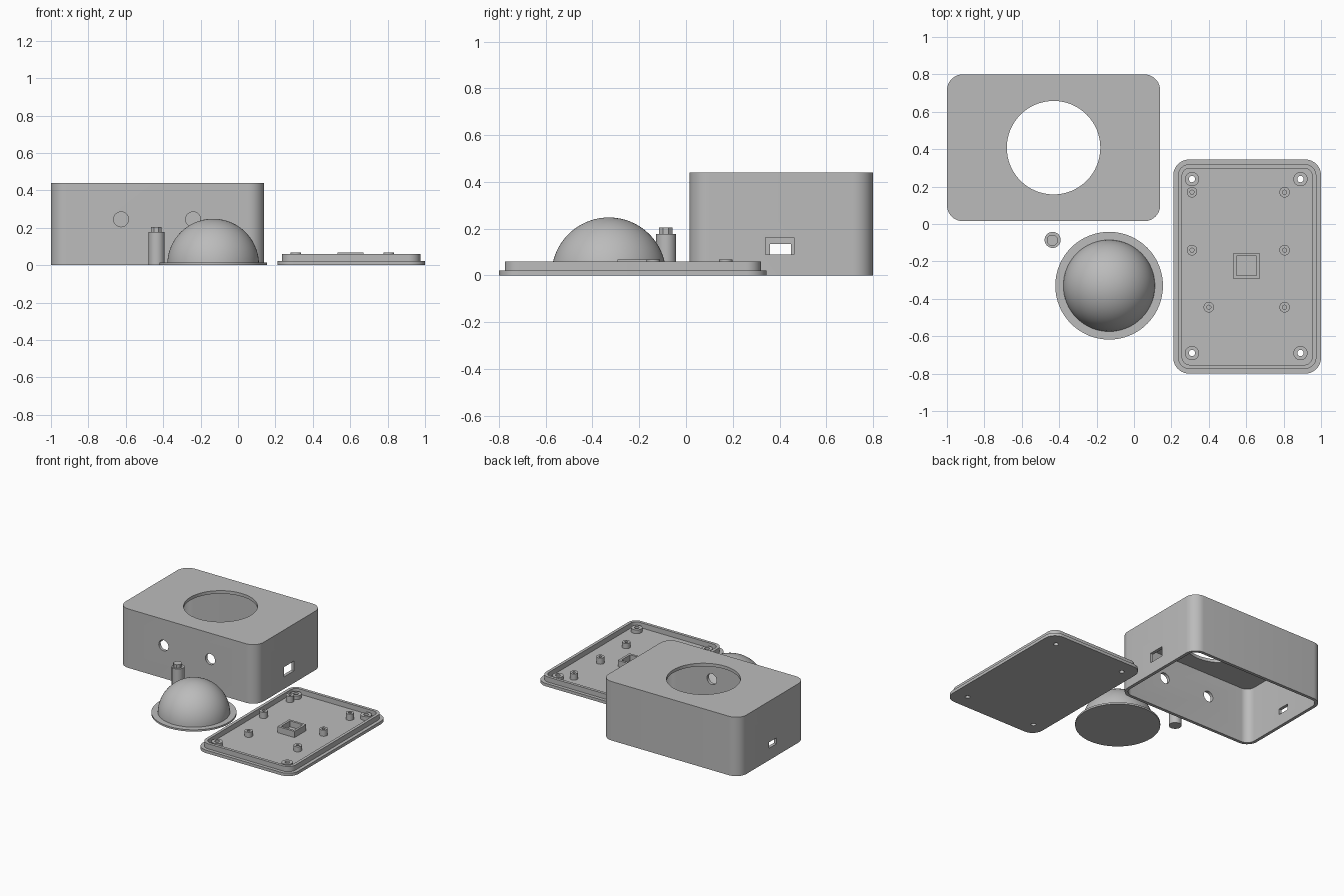
import bpy, bmesh, math

if "Cube" in bpy.data.objects:
    bpy.data.objects.remove(bpy.data.objects["Cube"])

grey = bpy.data.materials.new("plain grey")
grey.diffuse_color = (0.5, 0.5, 0.5, 1)
grey.use_nodes = True
grey.node_tree.nodes["Principled BSDF"].inputs["Base Color"].default_value = grey.diffuse_color


def finish(name, bm):
    bmesh.ops.recalc_face_normals(bm, faces=bm.faces[:])
    mesh = bpy.data.meshes.new(name)
    bm.to_mesh(mesh)
    bm.free()
    mesh.materials.append(grey)
    obj = bpy.data.objects.new(name, mesh)
    bpy.context.collection.objects.link(obj)
    return obj


def prism(name, outline, z0, z1):
    """Extrude a flat outline from z0 to z1."""
    bm = bmesh.new()
    face = bm.faces.new([bm.verts.new((x, y, z0)) for x, y in outline])
    up = bmesh.ops.extrude_face_region(bm, geom=[face])["geom"]
    bmesh.ops.translate(bm, vec=(0, 0, z1 - z0),
                        verts=[v for v in up if isinstance(v, bmesh.types.BMVert)])
    return finish(name, bm)


def rounded(x0, x1, y0, y1, r, n=10):
    pts = []
    corners = ((x1 - r, y1 - r), (x0 + r, y1 - r), (x0 + r, y0 + r), (x1 - r, y0 + r))
    for q, (cx, cy) in enumerate(corners):
        for i in range(n + 1):
            a = math.pi / 2 * (q + i / n)
            pts.append((cx + r * math.cos(a), cy + r * math.sin(a)))
    return pts


def circle(x, y, r, n=32, turn=0):
    return [(x + r * math.cos(turn + 2 * math.pi * i / n),
             y + r * math.sin(turn + 2 * math.pi * i / n)) for i in range(n)]


def rect(x0, x1, y0, y1):
    return [(x0, y0), (x1, y0), (x1, y1), (x0, y1)]


def combine(obj, others, operation):
    """Boolean the other objects into obj and remove them."""
    bpy.context.view_layer.objects.active = obj
    for other in others:
        mod = obj.modifiers.new("boolean", "BOOLEAN")
        mod.object, mod.operation, mod.solver = other, operation, "EXACT"
        bpy.ops.object.modifier_apply(modifier=mod.name)
        bpy.data.objects.remove(other)


def smooth(obj):
    bpy.ops.object.select_all(action="DESELECT")
    obj.select_set(True)
    bpy.context.view_layer.objects.active = obj
    bpy.ops.object.shade_smooth_by_angle(angle=math.radians(30))


# Enclosure: open-bottomed shell with a dome opening in its top
case = prism("case", rounded(-1, 0.14, 0.015, 0.8, 0.085), 0, 0.44)
cuts = [prism("cavity", rounded(-0.977, 0.117, 0.038, 0.777, 0.062), -0.1, 0.417),
        prism("dome_opening", circle(-0.43, 0.408, 0.25, 64), 0.3, 0.6)]
# Round front holes
for x in (-0.625, -0.24):
    hole = prism("front_hole", circle(x, 0.245, 0.04), -0.1, 0.1)
    hole.rotation_euler.x = math.pi / 2
    cuts.append(hole)
# Rectangular side ports
cuts.append(prism("right_port", rect(0.05, 0.3, 0.34, 0.462), 0.09, 0.163))
cuts.append(prism("left_port", rect(-1.1, -0.9, 0.36, 0.45), 0.09, 0.134))
bpy.context.view_layer.update()
combine(case, cuts, "DIFFERENCE")
smooth(case)

# Base plate with raised lip
plate = prism("base_plate", rounded(0.21, 1, -0.8, 0.345, 0.085), 0, 0.022)
lip = prism("lip", rounded(0.235, 0.975, -0.775, 0.32, 0.062), 0.01, 0.06)
combine(lip, [prism("lip_cut", rounded(0.257, 0.953, -0.753, 0.298, 0.042), -0.1, 0.2)],
        "DIFFERENCE")
combine(plate, [lip], "UNION")

# Corner screw bosses and through holes
corners = [(x, y) for x in (0.31, 0.89) for y in (0.24, -0.69)]
combine(plate, [prism("boss", circle(x, y, 0.038), 0.01, 0.05) for x, y in corners], "UNION")
combine(plate, [prism("screw_hole", circle(x, y, 0.017, 20), -0.1, 0.2) for x, y in corners],
        "DIFFERENCE")
smooth(plate)

# Board standoffs
for x, y, top in ((0.31, 0.17, 0.068), (0.805, 0.17, 0.068), (0.31, -0.14, 0.068),
                  (0.805, -0.14, 0.068), (0.4, -0.445, 0.06), (0.805, -0.445, 0.06)):
    post = prism("standoff", circle(x, y, 0.028, 24), 0.02, top)
    combine(post, [prism("bore", circle(x, y, 0.011, 16), 0.024, 0.2)], "DIFFERENCE")
    smooth(post)

# Square sensor frame
frame = prism("sensor_frame", rect(0.532, 0.672, -0.293, -0.155), 0.02, 0.068)
combine(frame, [prism("frame_cut", rect(0.549, 0.655, -0.276, -0.172), 0.024, 0.2)],
        "DIFFERENCE")

# Dome with flange, spun from a profile
bm = bmesh.new()
profile = [(0, 0), (0.288, 0), (0.288, 0.013)]
profile += [(0.245 * math.cos(a), 0.245 * math.sin(a) + 0.003)
            for a in (0.041 + (math.pi / 2 - 0.041) * i / 24 for i in range(25))]
verts = [bm.verts.new((r, 0, z)) for r, z in profile]
edges = [bm.edges.new(pair) for pair in zip(verts, verts[1:])]
bmesh.ops.spin(bm, geom=verts + edges, cent=(0, 0, 0), axis=(0, 0, 1),
               angle=2 * math.pi, steps=64, use_duplicate=False)
bmesh.ops.remove_doubles(bm, verts=bm.verts[:], dist=0.0002)
dome = finish("dome", bm)
dome.location = (-0.133, -0.33, 0)
smooth(dome)

# Button plunger with a faceted tip
smooth(prism("plunger", circle(-0.435, -0.085, 0.043), 0, 0.178))
prism("plunger_tip", circle(-0.437, -0.087, 0.031, 8, math.pi / 8), 0.17, 0.204)
